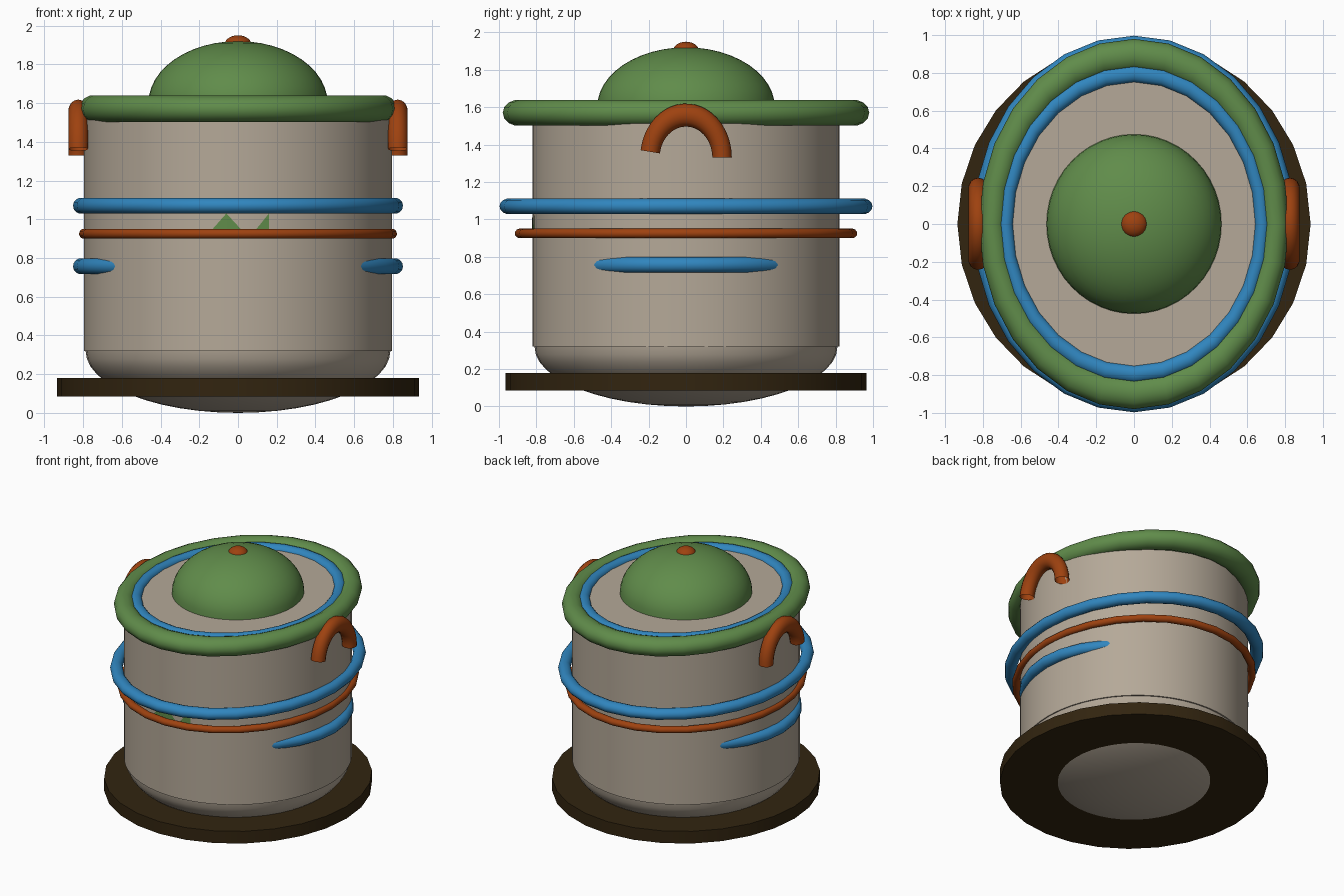
import bpy, bmesh, math
from mathutils import Matrix

if "Cube" in bpy.data.objects:
    bpy.data.objects.remove(bpy.data.objects["Cube"])


def material(name, rgb):
    m = bpy.data.materials.new(name)
    m.diffuse_color = (*rgb, 1)
    m.use_nodes = True
    m.node_tree.nodes["Principled BSDF"].inputs["Base Color"].default_value = m.diffuse_color
    return m


STONE = material("warm_grey", (0.46, 0.395, 0.315))
GREEN = material("leaf_green", (0.117, 0.262, 0.069))
BLUE = material("bright_blue", (0.030, 0.238, 0.520))
RUST = material("rust_orange", (0.342, 0.054, 0.005))
BROWN = material("dark_brown", (0.032, 0.018, 0.005))


def finish(name, bm, mat, smooth=True):
    bmesh.ops.recalc_face_normals(bm, faces=bm.faces)
    me = bpy.data.meshes.new(name)
    bm.to_mesh(me)
    bm.free()
    me.materials.append(mat)
    ob = bpy.data.objects.new(name, me)
    bpy.context.collection.objects.link(ob)
    if smooth:
        bpy.ops.object.select_all(action='DESELECT')
        ob.select_set(True)
        bpy.context.view_layer.objects.active = ob
        bpy.ops.object.shade_smooth_by_angle(angle=math.radians(40))
    return ob


def drum(name, mat, rx, ry, z0, z1, segs):
    """Elliptical cylinder between two heights."""
    bm = bmesh.new()
    bmesh.ops.create_cone(bm, cap_ends=True, segments=segs, radius1=1, radius2=1, depth=1)
    bmesh.ops.transform(bm, verts=bm.verts, matrix=Matrix.Translation((0, 0, (z0 + z1) / 2))
                        @ Matrix.Diagonal((rx, ry, z1 - z0, 1)))
    return finish(name, bm, mat)


def ellipsoid(name, mat, rx, ry, rz, z, keep=0):
    """Ellipsoid at height z; keep=1 keeps the upper half, -1 the lower half."""
    bm = bmesh.new()
    bmesh.ops.create_uvsphere(bm, u_segments=48, v_segments=24, radius=1)
    if keep:
        bmesh.ops.bisect_plane(bm, geom=bm.verts[:] + bm.edges[:] + bm.faces[:],
                               plane_co=(0, 0, 0), plane_no=(0, 0, -keep), clear_outer=True)
    bmesh.ops.transform(bm, verts=bm.verts, matrix=Matrix.Translation((0, 0, z))
                        @ Matrix.Diagonal((rx, ry, rz, 1)))
    return finish(name, bm, mat)


def ring(name, mat, radius, tube, matrix, arc=2 * math.pi, segs=28, sides=14):
    """Round tube swept along a circle or an arc, then placed by a matrix."""
    bm = bmesh.new()
    closed = arc > 6.28
    loops = []
    for i in range(segs if closed else segs + 1):
        a = arc * i / segs
        loop = []
        for j in range(sides):
            b = 2 * math.pi * j / sides
            r = radius + tube * math.cos(b)
            loop.append(bm.verts.new((r * math.cos(a), r * math.sin(a), tube * math.sin(b))))
        loops.append(loop)
    for i in range(segs):
        p, q = loops[i], loops[(i + 1) % len(loops)]
        for j in range(sides):
            k = (j + 1) % sides
            bm.faces.new((p[j], q[j], q[k], p[k]))
    bmesh.ops.transform(bm, verts=bm.verts, matrix=matrix)
    return finish(name, bm, mat)


def flat_ring(name, mat, radius, tube, z, stretch):
    m = Matrix.Translation((0, 0, z)) @ Matrix.Diagonal((1, stretch, 1, 1))
    return ring(name, mat, radius, tube, m)


# Pot body, rounded underside and base plate
drum("body", STONE, 0.795, 0.82, 0.32, 1.60, 64)
ellipsoid("rounded_bottom", STONE, 0.787, 0.81, 0.32, 0.32, keep=-1)
drum("base_plate", BROWN, 0.935, 0.965, 0.085, 0.18, 28)

# Lid rim, dome and knob
flat_ring("lid_rim", GREEN, 0.75, 0.07, 1.57, 1.195)
flat_ring("lid_inner_ring", BLUE, 0.68, 0.04, 1.59, 1.17)
ellipsoid("lid_dome", GREEN, 0.463, 0.475, 0.32, 1.60, keep=1)
ellipsoid("lid_knob", RUST, 0.07, 0.07, 0.05, 1.90)

# Bands round the body; the lowest one sinks into the front and back
flat_ring("upper_band", BLUE, 0.81, 0.042, 1.07, 1.17)
flat_ring("middle_band", RUST, 0.795, 0.026, 0.925, 1.115)
flat_ring("lower_band", BLUE, 0.81, 0.042, 0.757, 0.875)

# Arched side handles: local x -> y, local y -> z (slightly tall), local z -> x
upright = Matrix(((0, 0, 1, 0), (1, 0, 0, 0), (0, 1.18, 0, 0), (0, 0, 0, 1)))
for side, label in ((1, "right"), (-1, "left")):
    place = Matrix.Translation((side * 0.825, 0, 1.33)) @ upright
    ring(label + "_handle", RUST, 0.193, 0.052, place, arc=math.radians(172), segs=22)

# Thin green peaks on the front, following the curve of the body
bm = bmesh.new()
peaks = [[(-0.175, 0.9), (-0.06, 0.9), (-0.06, 1.03)],
         [(-0.06, 0.9), (0.06, 0.9), (-0.06, 1.03)],
         [(0.055, 0.9), (0.16, 0.9), (0.16, 1.03)]]
for tri in peaks:
    bm.faces.new([bm.verts.new((x, -0.82 * math.sqrt(1 - (x / 0.795) ** 2) - 0.007, z))
                  for x, z in tri])
bmesh.ops.remove_doubles(bm, verts=bm.verts, dist=1e-4)
finish("front_peaks", bm, GREEN, smooth=False)
